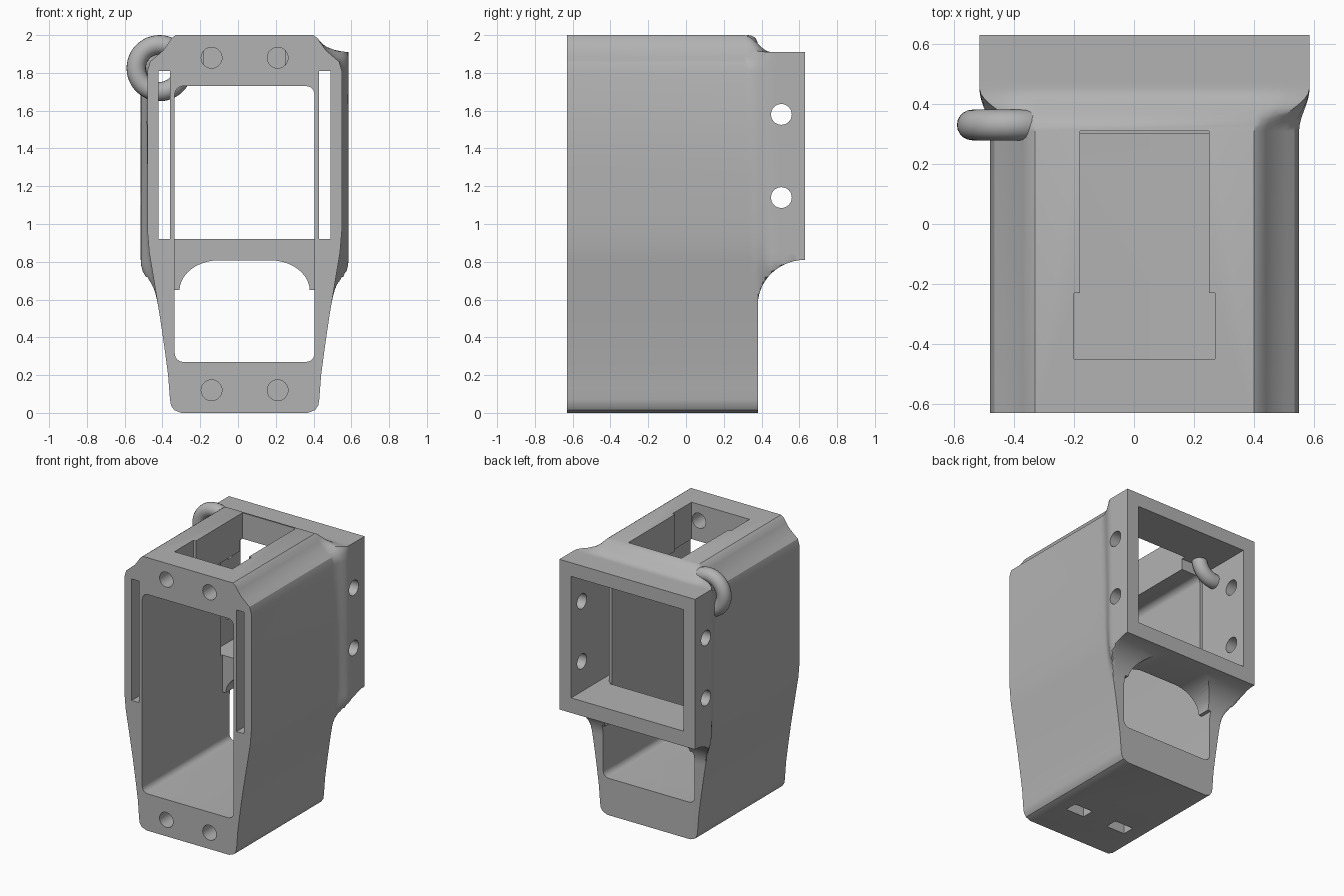
import bpy, bmesh, math
from mathutils import Matrix

if "Cube" in bpy.data.objects:
    bpy.data.objects.remove(bpy.data.objects["Cube"], do_unlink=True)

CX = 0.035                      # centre line of the housing
FRONT, BACK, REAR = -0.63, 0.38, 0.63

grey = bpy.data.materials.new("plain grey")
grey.use_nodes = True
grey.diffuse_color = (0.45, 0.45, 0.45, 1)
grey.node_tree.nodes["Principled BSDF"].inputs["Base Color"].default_value = (0.45, 0.45, 0.45, 1)


def make(name, bm):
    bmesh.ops.recalc_face_normals(bm, faces=bm.faces)
    mesh = bpy.data.meshes.new(name)
    bm.to_mesh(mesh)
    bm.free()
    obj = bpy.data.objects.new(name, mesh)
    bpy.context.collection.objects.link(obj)
    mesh.materials.append(grey)
    return obj


def loft(name, rings):
    bm = bmesh.new()
    loops = [[bm.verts.new(p) for p in ring] for ring in rings]
    n = len(loops[0])
    for a, b in zip(loops, loops[1:]):
        for i in range(n):
            j = (i + 1) % n
            bm.faces.new((a[i], a[j], b[j], b[i]))
    bm.faces.new(loops[0])
    bm.faces.new(loops[-1])
    bmesh.ops.remove_doubles(bm, verts=bm.verts, dist=1e-5)
    return make(name, bm)


def box(x0, x1, y0, y1, z0, z1):
    return loft("cutter", [[(x0, y, z0), (x1, y, z0), (x1, y, z1), (x0, y, z1)] for y in (y0, y1)])


def prism(points, y0, y1):
    return loft("cutter", [[(x, y, z) for x, z in points] for y in (y0, y1)])


def cylinder(axis, centre, length, r=0.055):
    bm = bmesh.new()
    bmesh.ops.create_cone(bm, cap_ends=True, segments=32, radius1=r, radius2=r, depth=length)
    bm.transform(Matrix.Translation(centre) @ Matrix.Rotation(math.pi / 2, 4, axis))
    return make("cutter", bm)


def rounded_rect(hw, z0, z1, r, steps=6):
    pts = []
    for k, (sx, z) in enumerate(((1, z1 - r), (-1, z1 - r), (-1, z0 + r), (1, z0 + r))):
        for i in range(steps + 1):
            a = math.pi / 2 * (k + i / steps)
            pts.append((CX + sx * (hw - r) + r * math.cos(a), z + r * math.sin(a)))
    return pts


def smooth(v, a, b):
    t = min(1, max(0, (v - a) / (b - a)))
    return t * t * (3 - 2 * t)


# Half outline: S-shaped shoulder and its square target on the rear collar
shoulder = [(0.365, 2.0), (0.385, 1.985), (0.405, 1.955), (0.43, 1.92), (0.47, 1.885), (0.5, 1.86), (0.515, 1.81)]
square = [(0.365, 1.91), (0.42, 1.91), (0.48, 1.91), (0.55, 1.91), (0.55, 1.89), (0.55, 1.86), (0.55, 1.81)]
# Tapered flank down to the rounded foot
taper = [(0.97, 0.515), (0.85, 0.505), (0.7, 0.48), (0.5, 0.447), (0.35, 0.425), (0.2, 0.405), (0.07, 0.395)]


def flank(z):
    if z >= taper[0][0]:
        return taper[0][1]
    for (za, wa), (zb, wb) in zip(taper, taper[1:]):
        if z >= zb:
            return wb + (wa - wb) * (z - zb) / (za - zb)
    return taper[-1][1]


levels = [1.3, 0.97, 0.9, 0.85, 0.81] + [0.81 - 0.03 * i for i in range(1, 9)] + [0.5, 0.42, 0.35, 0.27, 0.2, 0.13, 0.07]
foot = [(0.39, 0.04), (0.373, 0.015), (0.335, 0.0)]


def section(y, floor):
    top, flare = smooth(y, 0.31, 0.45), smooth(y, 0.35, 0.46)
    half = [(a[0] + (b[0] - a[0]) * top, a[1] + (b[1] - a[1]) * top) for a, b in zip(shoulder, square)]
    for z in levels:
        w = flank(z)
        half.append((w + (0.55 - w) * flare * smooth(z, 0.57, 0.81), z))
    half = [(w, max(z, floor)) for w, z in half + foot]
    return [(CX + w, y, z) for w, z in half] + [(CX - w, y, z) for w, z in reversed(half)]


def arc(y):
    return 0.57 + 0.24 * math.sqrt(max(0, 1 - ((REAR - y) / 0.25) ** 2))


# Housing: straight body blending into the rear collar
rings = [section(y, 0) for y in (FRONT, 0.31, 0.33, 0.35, 0.365, BACK)]
rings += [section(BACK + 0.25 * (1 - math.cos(math.pi / 2 * i / 14)), arc(BACK + 0.25 * (1 - math.cos(math.pi / 2 * i / 14))))
          for i in range(15)]
housing = loft("housing", rings)

# Openings
cutters = [
    prism(rounded_rect(0.37, 0.27, 1.73, 0.045), FRONT - 0.1, 0.3),        # main cavity
    prism(rounded_rect(0.37, 0.27, 0.65, 0.045)[14:] + [(CX + 0.37, 0.65), (CX - 0.37, 0.65)], 0.2, 0.7),
    box(CX - 0.455, CX + 0.455, 0.28, 0.8, 0.92, 1.81),                    # collar pocket
    box(-0.18, 0.25, -0.45, 0.31, 1.6, 2.1),                               # roof window
    box(-0.2, 0.27, -0.45, -0.23, 1.65, 2.1),                              # roof window notch
    cylinder("Y", (CX, 0.505, 1.58), 2), cylinder("Y", (CX, 0.505, 1.14), 2),
]
# Arched rear opening under the collar
arch = [(CX + s * (0.135 + 0.21 * math.cos(a)), 0.645 + 0.163 * math.sin(a))
        for s, order in ((1, range(11)), (-1, range(10, -1, -1)))
        for a in [math.pi / 2 * i / 10 for i in order]]
cutters.append(prism(arch + [(CX - 0.345, 0.6), (CX + 0.345, 0.6)], 0.2, 0.8))
for s in (-1, 1):
    x = CX + s * 0.425
    cutters.append(box(x - 0.03, x + 0.03, FRONT - 0.1, 0.32, 0.92, 1.81))  # side slots
    x = CX + s * 0.175
    cutters.append(cylinder("X", (x, -0.57, 1.88), 0.36))                   # upper screw holes
    cutters.append(cylinder("X", (x, -0.5, 0.12), 0.48))                    # lower screw holes
    cutters.append(box(x - 0.075, x + 0.075, -0.36, -0.27, -0.1, 0.2))      # nut pockets

bpy.context.view_layer.objects.active = housing
for c in cutters:
    c.hide_render = True
    mod = housing.modifiers.new("cut", "BOOLEAN")
    mod.operation, mod.solver, mod.object = "DIFFERENCE", "EXACT", c
    bpy.ops.object.modifier_apply(modifier=mod.name)
    bpy.data.objects.remove(c, do_unlink=True)

# Lanyard ring through the rear shoulder
bpy.ops.mesh.primitive_torus_add(major_radius=0.124, minor_radius=0.051, major_segments=48, minor_segments=20,
                                 location=(-0.415, 0.33, 1.825), rotation=(math.pi / 2, 0, 0))
ring = bpy.context.object
ring.name = "lanyard_ring"
ring.data.materials.append(grey)

for obj in (housing, ring):
    bpy.ops.object.select_all(action="DESELECT")
    obj.select_set(True)
    bpy.context.view_layer.objects.active = obj
    bpy.ops.object.shade_smooth_by_angle(angle=math.radians(32))
